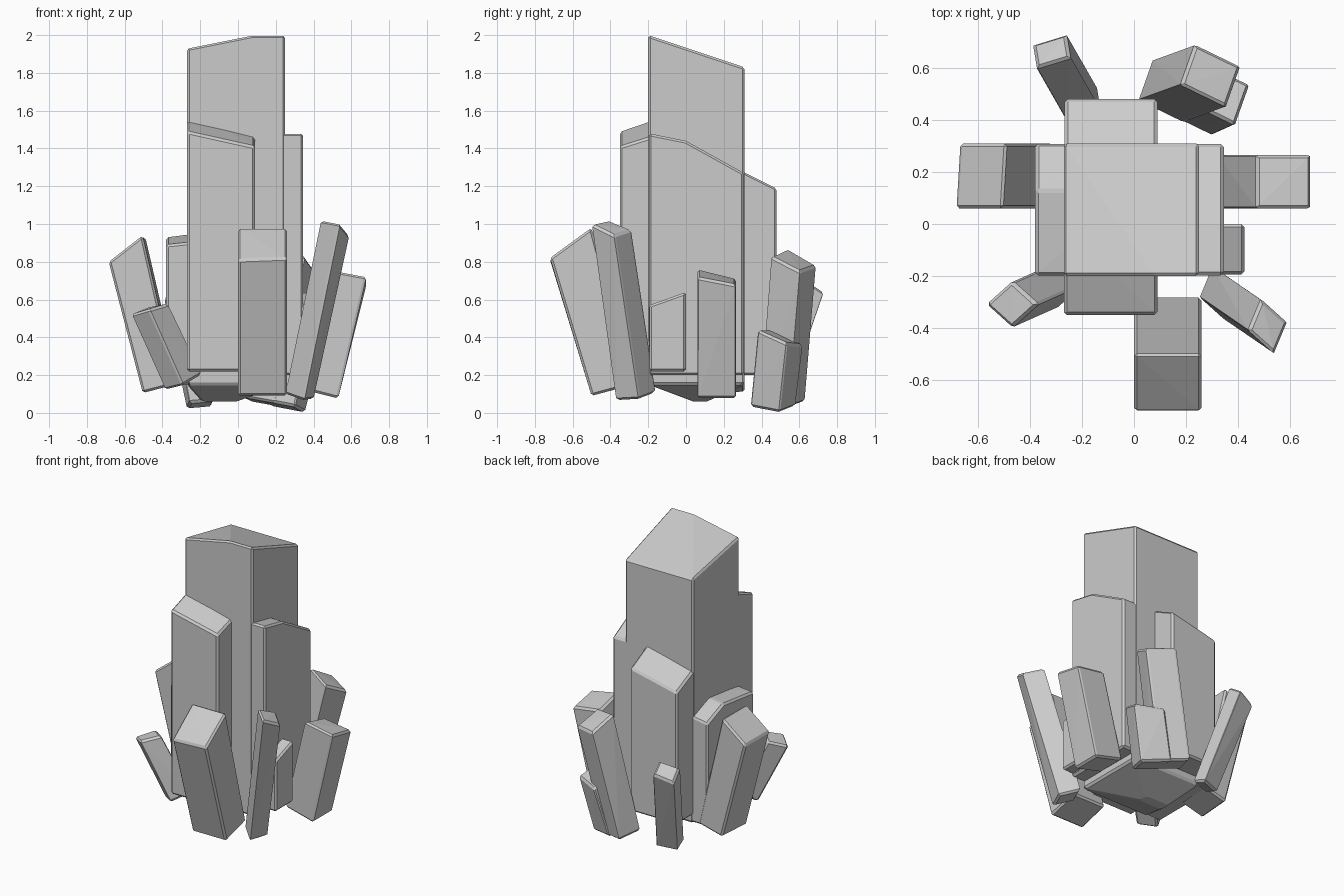
import bpy
import bmesh
from math import radians
from mathutils import Vector

# Remove the default cube only
default_cube = bpy.data.objects.get("Cube")
if default_cube:
    bpy.data.objects.remove(default_cube, do_unlink=True)

# One plain stone colour
STONE = (0.6, 0.6, 0.6, 1.0)
stone = bpy.data.materials.new("grey_stone")
stone.use_nodes = True
stone.diffuse_color = STONE
shader = next(n for n in stone.node_tree.nodes if n.type == "BSDF_PRINCIPLED")
shader.inputs["Base Color"].default_value = STONE


def hull_object(name, points):
    """Wrap the corner points in a convex solid with thin chamfered edges."""
    bm = bmesh.new()
    for point in points:
        bm.verts.new(point)
    bmesh.ops.convex_hull(bm, input=bm.verts[:])
    bmesh.ops.dissolve_limit(bm, angle_limit=radians(1),
                             verts=bm.verts[:], edges=bm.edges[:])
    bmesh.ops.recalc_face_normals(bm, faces=bm.faces[:])
    mesh = bpy.data.meshes.new(name)
    bm.to_mesh(mesh)
    bm.free()
    mesh.materials.append(stone)
    obj = bpy.data.objects.new(name, mesh)
    bpy.context.collection.objects.link(obj)
    chamfer = obj.modifiers.new("chamfer", "BEVEL")
    chamfer.width = 0.012
    chamfer.segments = 1
    chamfer.limit_method = "ANGLE"
    chamfer.angle_limit = radians(25)
    return obj


def upright(name, x, y, base, tops, extra=()):
    """Vertical column; tops run front right, front left, back left, back right."""
    corners = [(x[0], y[0]), (x[1], y[0]), (x[1], y[1]), (x[0], y[1])]
    points = [(cx, cy, base) for cx, cy in corners]
    points += [(cx, cy, top) for (cx, cy), top in zip(corners, tops)]
    hull_object(name, points + list(extra))


def leaning(name, corner, u, v, lean, tops):
    """Tilted shard: parallelogram foot, square to its axis, with a slanted tip."""
    corner, u, v = Vector(corner), Vector((*u, 0)), Vector((*v, 0))
    lean = Vector((*lean, 0))
    height = sum(tops) / len(tops) - corner.z
    points = []
    for offset, top in zip((Vector(), u, u + v, v), tops):
        foot = corner + offset
        foot.z -= offset.dot(lean) / height
        tip = foot + lean
        tip.z = top
        points += [foot, tip]
    hull_object(name, points)


# Upright core columns
upright("main_column", (-0.27, 0.25), (-0.2, 0.31), 0.15,
        (1.93, 2.0, 1.83, 1.83),
        [(0.08, -0.2, 2.0)] + [(x, y, 0.06) for x in (-0.19, -0.01)
                               for y in (0.04, 0.11)])
upright("front_column", (-0.27, 0.09), (-0.35, 0), 0.22,
        (1.49, 1.41, 1.52, 1.61))
upright("back_column", (-0.267, 0.09), (0.2, 0.48), 0.2,
        (1.24, 1.33, 1.19, 1.11))
upright("left_column", (0.1, 0.345), (-0.197, 0.307), 0.2,
        (1.48, 1.48, 1.27, 1.27), [(x, 0, 1.44) for x in (0.1, 0.345)])
upright("right_column", (-0.38, 0), (-0.197, 0.307), 0.15,
        (0.89, 0.93, 0.92, 0.86), [(-0.38, 0.13, 0.93), (0, 0.13, 0.98)])
upright("left_stub", (0.2, 0.425), (-0.194, 0), 0.22,
        (0.57, 0.57, 0.64, 0.64))

# Leaning shards around the foot
leaning("front_shard", (0, -0.5, 0.09), (0.26, 0), (0, 0.22),
        (0, -0.22), (0.81, 0.82, 0.98, 0.98))
leaning("front_left_shard", (0.25, -0.28, 0.1), (0.1, -0.09), (0.05, 0.12),
        (0.19, -0.13), (1.02, 1.0, 0.94, 0.97))
leaning("left_shard", (0.32, 0.06, 0.13), (0.21, 0), (0, 0.205),
        (0.15, 0), (0.76, 0.72, 0.68, 0.71))
leaning("right_shard", (-0.31, 0.31, 0.155), (-0.18, 0), (-0.015, -0.25),
        (-0.18, 0), (0.93, 0.79, 0.8, 0.94))
leaning("front_right_shard", (-0.39, -0.23, 0.12), (0.1, -0.09), (0.1, 0.09),
        (-0.18, -0.08), (0.52, 0.55, 0.58, 0.56))
leaning("back_right_shard", (-0.27, 0.48, 0.02), (0.13, 0.04), (0.015, -0.09),
        (-0.12, 0.21), (0.6, 0.64, 0.7, 0.67))
leaning("back_left_shard", (0.07, 0.63, 0.06), (0.175, -0.085),
        (-0.055, -0.155), (0.165, 0.06), (0.78, 0.75, 0.83, 0.87))
leaning("back_left_stub", (0.18, 0.58, 0.035), (0.175, -0.085),
        (-0.055, -0.155), (0.09, 0.04), (0.36, 0.37, 0.44, 0.44))
